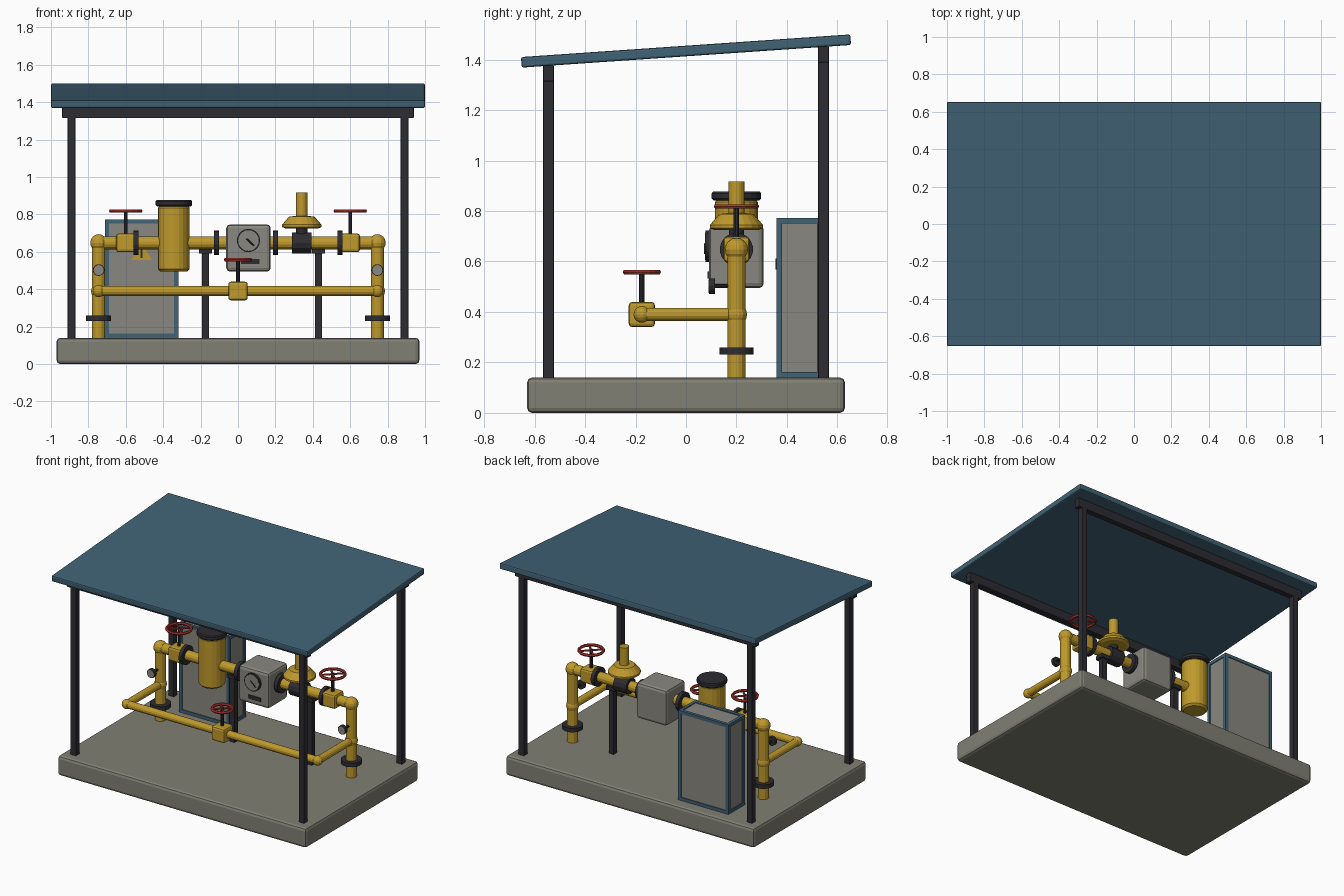
import bpy, bmesh, math
from mathutils import Vector, Matrix

if "Cube" in bpy.data.objects:
    bpy.data.objects.remove(bpy.data.objects["Cube"])


def mat(name, c):
    m = bpy.data.materials.new(name)
    m.diffuse_color = (*c, 1)
    m.use_nodes = True
    m.node_tree.nodes["Principled BSDF"].inputs["Base Color"].default_value = m.diffuse_color
    return m


BLUE = mat("roof_blue", (0.052, 0.122, 0.178))
YELLOW = mat("pipe_yellow", (0.52, 0.32, 0.025))
DARK = mat("dark_steel", (0.026, 0.026, 0.032))
STONE = mat("concrete_grey", (0.22, 0.215, 0.175))
GREY = mat("housing_grey", (0.25, 0.245, 0.215))
RED = mat("wheel_red", (0.43, 0.035, 0.028))


def finish(name, bm, m):
    me = bpy.data.meshes.new(name)
    bmesh.ops.recalc_face_normals(bm, faces=bm.faces)
    bm.to_mesh(me)
    bm.free()
    me.materials.append(m)
    o = bpy.data.objects.new(name, me)
    bpy.context.collection.objects.link(o)
    return o


def box(name, c, s, m, bevel=0.0, tilt=0.0):
    bm = bmesh.new()
    bmesh.ops.create_cube(bm, size=1)
    bmesh.ops.scale(bm, vec=s, verts=bm.verts)
    if bevel:
        bmesh.ops.bevel(bm, geom=bm.edges[:], offset=bevel, segments=2,
                        profile=0.5, affect='EDGES')
    o = finish(name, bm, m)
    o.location = c
    o.rotation_euler.x = tilt
    return o


def rod(name, a, b, r, m, n=14):
    a, b = Vector(a), Vector(b)
    d = b - a
    bm = bmesh.new()
    M = Matrix.Translation((a + b) / 2) @ d.to_track_quat('Z', 'Y').to_matrix().to_4x4()
    bmesh.ops.create_cone(bm, cap_ends=True, segments=n, radius1=r, radius2=r,
                          depth=d.length, matrix=M)
    return finish(name, bm, m)


def ball(name, c, r, m):
    bm = bmesh.new()
    bmesh.ops.create_uvsphere(bm, u_segments=14, v_segments=8, radius=r,
                              matrix=Matrix.Translation(c))
    return finish(name, bm, m)


def lathe(name, c, prof, m, n=20):
    """Closed solid turned about a vertical axis from (radius, z) points."""
    bm = bmesh.new()
    rings = [[bm.verts.new((c[0] + r * math.cos(2 * math.pi * i / n),
                            c[1] + r * math.sin(2 * math.pi * i / n), z))
              for i in range(n)] for r, z in prof]
    for p, q in zip(rings, rings[1:]):
        for i in range(n):
            j = (i + 1) % n
            bm.faces.new((p[i], p[j], q[j], q[i]))
    bm.faces.new(rings[0])
    bm.faces.new(rings[-1])
    return finish(name, bm, m)


def valve(name, c, wheel_r, rise):
    """Valve body, stem and spoked hand wheel."""
    x, y, z = c
    box(name + "_body", c, (0.104, 0.104, 0.1), YELLOW, 0.014)
    rod(name + "_stem", (x, y, z + 0.04), (x, y, z + rise + 0.008), 0.011, DARK, 10)
    bpy.ops.mesh.primitive_torus_add(location=(x, y, z + rise), major_segments=16,
                                     minor_segments=6, major_radius=wheel_r - 0.01,
                                     minor_radius=0.01)
    o = bpy.context.object
    o.name = name + "_wheel"
    o.data.materials.append(RED)
    for k in range(2):
        a = math.pi * k / 2 + math.pi / 4
        d = Vector((math.cos(a), math.sin(a), 0)) * (wheel_r - 0.01)
        p = Vector((x, y, z + rise))
        rod(name + "_spoke", p - d, p + d, 0.007, RED, 6)


Y, Z, X = 0.2, 0.648, 0.745      # main line depth, height, riser offset
BY, BZ = -0.175, 0.39            # bypass line depth and height

# shelter
box("base_slab", (0, 0, 0.07), (1.94, 1.26, 0.14), STONE, 0.02)
slope = math.atan(0.09 / 1.31)
box("roof_panel", (0, 0, 1.434), (2.0, 1.308, 0.042), BLUE, 0.008, slope)
for y, top, side in ((-0.545, 1.378, "front"), (0.545, 1.453, "back")):
    for x in (-0.89, 0.89):
        box(side + "_post", (x, y, (0.13 + top) / 2), (0.042, 0.042, top - 0.13), DARK, 0.004)
    box(side + "_beam", (0, y, top - 0.032), (1.88, 0.042, 0.064), DARK, 0.004)

# main line and bypass line
rod("main_pipe", (-X, Y, Z), (X, Y, Z), 0.035, YELLOW)
rod("bypass_pipe", (-X, BY, BZ), (X, BY, BZ), 0.026, YELLOW)
for s in (-1, 1):
    x = s * X
    rod("riser_pipe", (x, Y, 0.13), (x, Y, Z), 0.036, YELLOW)
    ball("riser_elbow", (x, Y, Z), 0.046, YELLOW)
    ball("bypass_tee", (x, Y, BZ), 0.042, YELLOW)
    ball("bypass_elbow", (x, BY, BZ), 0.033, YELLOW)
    rod("bypass_branch", (x, Y, BZ), (x, BY, BZ), 0.026, YELLOW)
    rod("riser_flange", (x, Y, 0.231), (x, Y, 0.259), 0.068, DARK, 18)
    # pressure gauge
    rod("gauge_stem", (x, Y, 0.502), (x, 0.11, 0.502), 0.008, DARK, 8)
    rod("gauge_case", (x, 0.115, 0.502), (x, 0.092, 0.502), 0.031, DARK, 16)
    rod("gauge_face", (x, 0.095, 0.502), (x, 0.089, 0.502), 0.027, GREY, 16)
    valve("main_valve", (s * 0.6, Y, Z), 0.09, 0.17)
valve("bypass_valve", (0, BY, BZ), 0.076, 0.168)
for x in (-0.545, -0.115, 0.2, 0.545):
    rod("pipe_flange", (x - 0.013, Y, Z), (x + 0.013, Y, Z), 0.066, DARK, 18)
for x in (-0.173, 0.43):
    box("pipe_support", (x, Y, 0.365), (0.038, 0.038, 0.47), DARK)
    box("pipe_saddle", (x, Y, 0.603), (0.07, 0.06, 0.026), DARK)

# filter vessel
lathe("filter_vessel", (-0.343, Y), [(0.072, 0.495), (0.085, 0.508), (0.085, 0.835),
                                     (0.075, 0.848)], YELLOW)
lathe("filter_cap", (-0.343, Y), [(0.09, 0.842), (0.098, 0.85), (0.098, 0.87),
                                  (0.092, 0.877)], DARK)

# meter with dial and display strip
box("meter_housing", (0.056, Y, 0.62), (0.238, 0.216, 0.252), GREY, 0.02)
rod("dial_rim", (0.056, 0.1, 0.66), (0.056, 0.077, 0.66), 0.062, DARK, 20)
rod("dial_face", (0.056, 0.08, 0.66), (0.056, 0.075, 0.66), 0.055, GREY, 20)
rod("dial_needle", (0.046, 0.075, 0.67), (0.085, 0.075, 0.632), 0.004, DARK, 6)
box("meter_display", (0.066, 0.09, 0.547), (0.1, 0.008, 0.027), DARK)

# pressure regulator
rod("regulator_body", (0.29, Y, Z), (0.392, Y, Z), 0.056, DARK, 12)
rod("regulator_neck", (0.341, Y, 0.68), (0.341, Y, 0.73), 0.03, DARK, 12)
lathe("regulator_dome", (0.341, Y), [(0.085, 0.724), (0.105, 0.732), (0.105, 0.745),
                                     (0.068, 0.788), (0.031, 0.792), (0.031, 0.917)], YELLOW)

# control cabinet: grey body in a blue edge frame
cx, cy, cz = -0.515, 0.45, 0.456
w, d, h, t = 0.392, 0.184, 0.632, 0.022
box("cabinet_body", (cx, cy, cz), (w - 0.012, d - 0.012, h - 0.012), GREY)
for a in (-1, 1):
    for b in (-1, 1):
        u, v, q = (w - t) / 2, (d - t) / 2, (h - t) / 2
        box("cabinet_upright", (cx + a * u, cy + b * v, cz), (t, t, h), BLUE)
        box("cabinet_long_rail", (cx, cy + a * v, cz + b * q), (w, t, t), BLUE)
        box("cabinet_short_rail", (cx + a * u, cy, cz + b * q), (t, d, t), BLUE)

# warning triangle plate on the cabinet door
bm = bmesh.new()
bmesh.ops.create_cone(bm, cap_ends=True, segments=3, radius1=0.062, radius2=0.062, depth=0.006)
o = finish("warning_plate", bm, YELLOW)
top = max(o.data.vertices, key=lambda p: p.co.y).co
o.rotation_euler = (math.pi / 2, 0, 0)
o.location = (cx, cy - d / 2 + 0.004, 0.588)
if abs(top.x) > 0.01:            # turn one corner upwards
    o.data.transform(Matrix.Rotation(math.pi / 2 - math.atan2(top.y, top.x), 4, 'Z'))
box("warning_mark", (cx, cy - d / 2 - 0.001, 0.59), (0.01, 0.006, 0.045), DARK)
